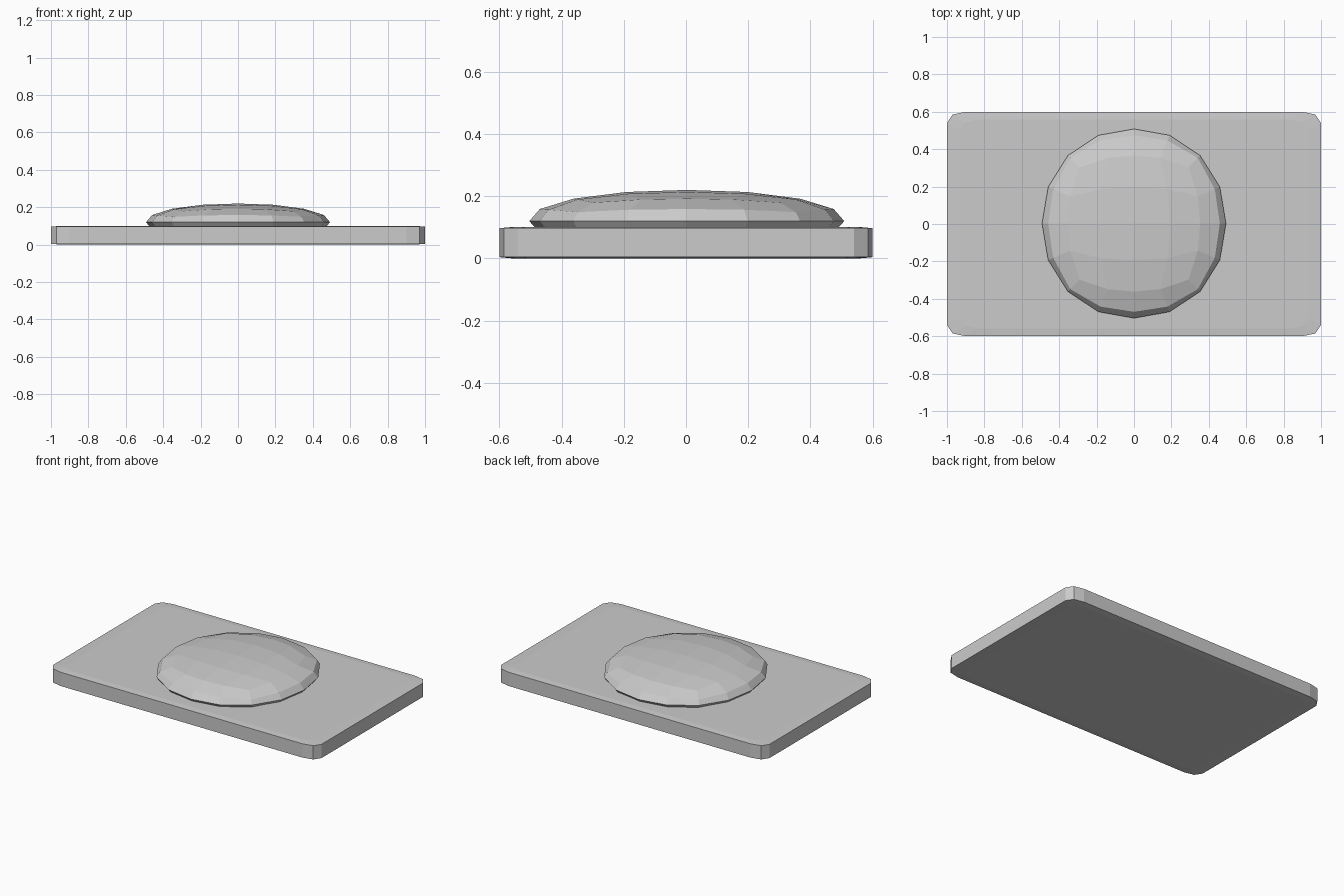
import bpy, bmesh, math
from mathutils import Vector

if "Cube" in bpy.data.objects:
    bpy.data.objects.remove(bpy.data.objects["Cube"])


def finish(name, bm):
    bmesh.ops.recalc_face_normals(bm, faces=bm.faces)
    mesh = bpy.data.meshes.new(name)
    bm.to_mesh(mesh)
    bm.free()
    obj = bpy.data.objects.new(name, mesh)
    bpy.context.collection.objects.link(obj)
    return obj


# base plate: clipped-corner outline stacked in four levels, rims softly sloped
corner = [(1.0, 0.54), (0.97, 0.585), (0.9, 0.6)]
outline = []
for sx, sy in [(1, 1), (-1, 1), (-1, -1), (1, -1)]:
    pts = [(sx * x, sy * y) for x, y in corner]
    outline += pts if sx * sy > 0 else pts[::-1]

bm = bmesh.new()
levels = [(0.93, 0.0), (1.0, 0.004), (1.0, 0.097), (0.93, 0.101)]
rings = [[bm.verts.new((x * s, y * s, z)) for x, y in outline] for s, z in levels]
n = len(outline)
for low, high in zip(rings, rings[1:]):
    for i in range(n):
        j = (i + 1) % n
        bm.faces.new((low[i], low[j], high[j], high[i]))
bm.faces.new(rings[0][::-1])
bm.faces.new(rings[-1])
finish("base_plate", bm)

# cushion dome: gridded cube inflated to a slightly squarish, flattened ball
bm = bmesh.new()
bmesh.ops.create_cube(bm, size=2)
bmesh.ops.subdivide_edges(bm, edges=bm.edges[:], cuts=3, use_grid_fill=True)
POWER = 2.1
for v in bm.verts:
    p = Vector([math.tan(c * math.pi / 4) for c in v.co])
    p /= sum(abs(c) ** POWER for c in p) ** (1 / POWER)
    v.co = (p.x * 0.492, p.y * 0.506 + 0.0025, p.z * 0.1 + 0.12)
finish("cushion_dome", bm)
